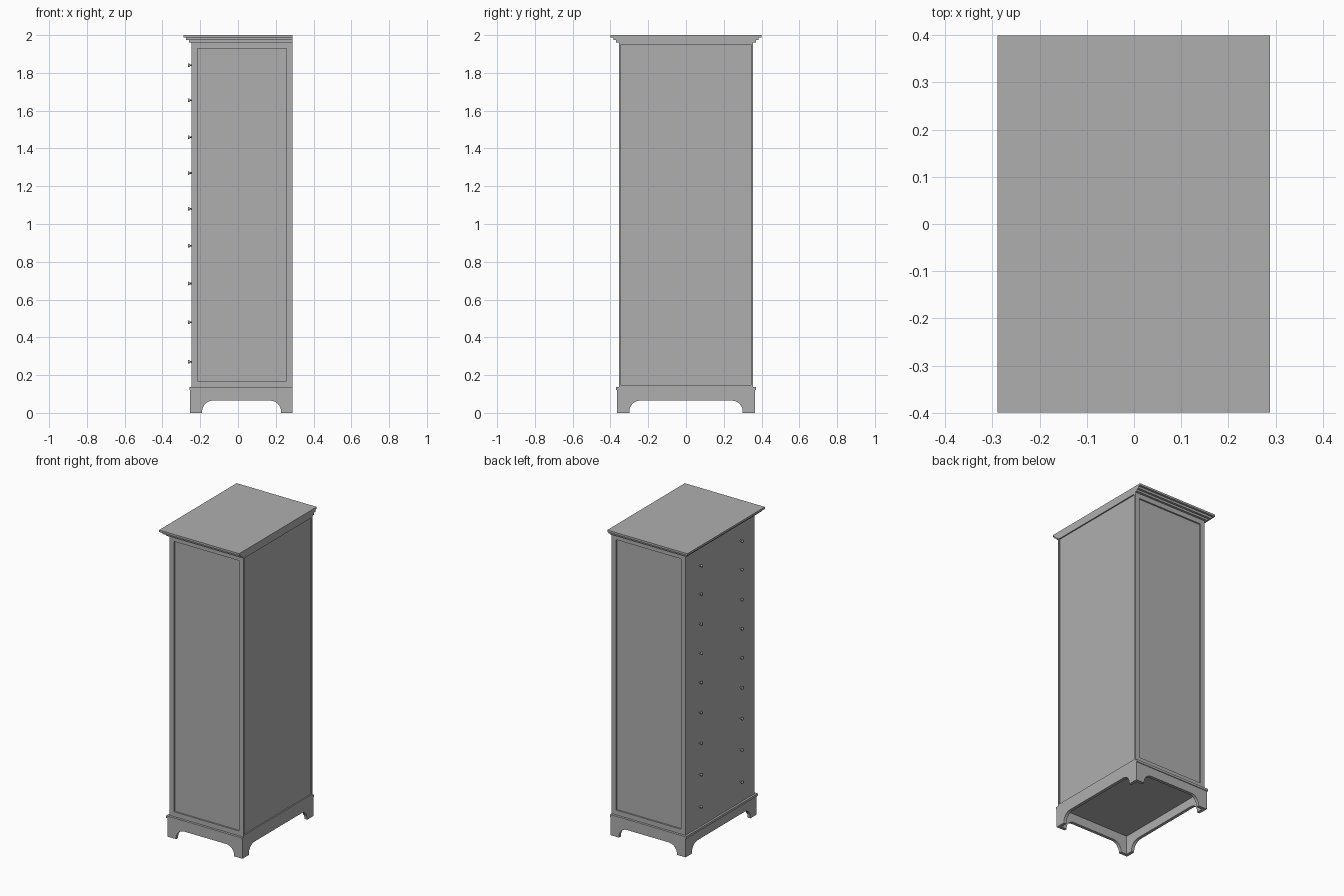
import bpy, bmesh, math
from mathutils import Matrix, Vector

if "Cube" in bpy.data.objects:
    bpy.data.objects.remove(bpy.data.objects["Cube"])

grey = bpy.data.materials.new("plain grey")
grey.diffuse_color = (0.43, 0.43, 0.43, 1)
grey.use_nodes = True
grey.node_tree.nodes["Principled BSDF"].inputs["Base Color"].default_value = grey.diffuse_color

BACK = 0.288           # flush back plane
FRONT, SIDE = -0.245, 0.355   # carcass front and half width


def finish(name, bm):
    bmesh.ops.recalc_face_normals(bm, faces=bm.faces[:])
    me = bpy.data.meshes.new(name)
    bm.to_mesh(me)
    bm.free()
    me.materials.append(grey)
    ob = bpy.data.objects.new(name, me)
    bpy.context.collection.objects.link(ob)
    return ob


def box_mesh(lo, hi):
    bm = bmesh.new()
    lo, hi = Vector(lo), Vector(hi)
    size = hi - lo
    bmesh.ops.create_cube(bm, size=1, matrix=Matrix.Translation((lo + hi) / 2) @ Matrix.Diagonal((*size, 1)))
    return bm


def recess(bm, direction, border, depth):
    """Frame one side of the box and sink the panel inside it."""
    bm.normal_update()
    d = Vector(direction)
    face = max(bm.faces, key=lambda f: f.normal.dot(d) * f.calc_area())
    bmesh.ops.inset_individual(bm, faces=[face], thickness=border)
    out = bmesh.ops.extrude_discrete_faces(bm, faces=[face])
    bmesh.ops.translate(bm, verts=out["faces"][0].verts[:], vec=-d * depth)


# Carcass with framed side panels and a rebated back board
bm = box_mesh((FRONT, -SIDE, 0.137), (BACK, SIDE, 1.96))
recess(bm, (0, -1, 0), 0.044, 0.01)
recess(bm, (0, 1, 0), 0.044, 0.01)
recess(bm, (1, 0, 0), 0.014, 0.008)
finish("carcass", bm)

# Stepped crown moulding, flush at the back
for i, (out, z0, z1) in enumerate([(0.015, 1.96, 1.973), (0.03, 1.973, 1.987), (0.044, 1.987, 2.0)]):
    finish(f"crown_step_{i + 1}", box_mesh((FRONT - out, -SIDE - out, z0), (BACK, SIDE + out, z1)))

# Base moulding, which also closes the bottom
finish("base_moulding", box_mesh((-0.258, -0.37, 0.122), (BACK, 0.37, 0.137)))


def apron(name, along_x, ends, arch, pos, thick=0.02, top=0.122, rise=0.065, r=0.058):
    """Plinth board with a round-cornered opening between two feet."""
    (a0, a1), (b0, b1) = ends, arch
    pts = [(a0, top), (a0, 0), (b0, 0)]
    steps = [math.pi / 2 * i / 8 for i in range(9)]
    pts += [(b0 + r - r * math.cos(t), rise - r + r * math.sin(t)) for t in steps]
    pts += [(b1 - r + r * math.cos(t), rise - r + r * math.sin(t)) for t in reversed(steps)]
    pts += [(b1, 0), (a1, 0), (a1, top)]
    bm = bmesh.new()
    vs = [bm.verts.new((u, pos, z) if along_x else (pos, u, z)) for u, z in pts]
    face = bm.faces.new(vs)
    out = bmesh.ops.extrude_face_region(bm, geom=[face])
    vec = (0, thick, 0) if along_x else (thick, 0, 0)
    bmesh.ops.translate(bm, verts=[g for g in out["geom"] if isinstance(g, bmesh.types.BMVert)], vec=vec)
    finish(name, bm)


# Bracket-foot plinth
apron("front_apron", False, (-0.365, 0.365), (-0.3, 0.3), -0.253)
apron("back_apron", False, (-0.365, 0.365), (-0.3, 0.3), BACK - 0.02)
apron("left_apron", True, (-0.233, BACK - 0.02), (-0.19, 0.228), -0.365)
apron("right_apron", True, (-0.233, BACK - 0.02), (-0.19, 0.228), 0.345)

# Drawer knobs: flared turned pegs in two columns
profile = [(0.0, 0.005), (0.008, 0.004), (0.014, 0.0095), (0.018, 0.0095), (0.021, 0.005)]
N = 12
for row, z in enumerate([0.27, 0.48, 0.685, 0.885, 1.08, 1.27, 1.46, 1.655, 1.84]):
    for side, y in (("left", 0.21), ("right", -0.21)):
        bm = bmesh.new()
        rings = [[bm.verts.new((FRONT - d, y + r * math.cos(2 * math.pi * k / N),
                                z + r * math.sin(2 * math.pi * k / N))) for k in range(N)]
                 for d, r in profile]
        for a, b in zip(rings, rings[1:]):
            for k in range(N):
                bm.faces.new((a[k], a[(k + 1) % N], b[(k + 1) % N], b[k]))
        bm.faces.new(rings[0])
        bm.faces.new(rings[-1])
        ob = finish(f"knob_{side}_{row + 1}", bm)
        for p in ob.data.polygons:
            p.use_smooth = len(p.vertices) == 4
